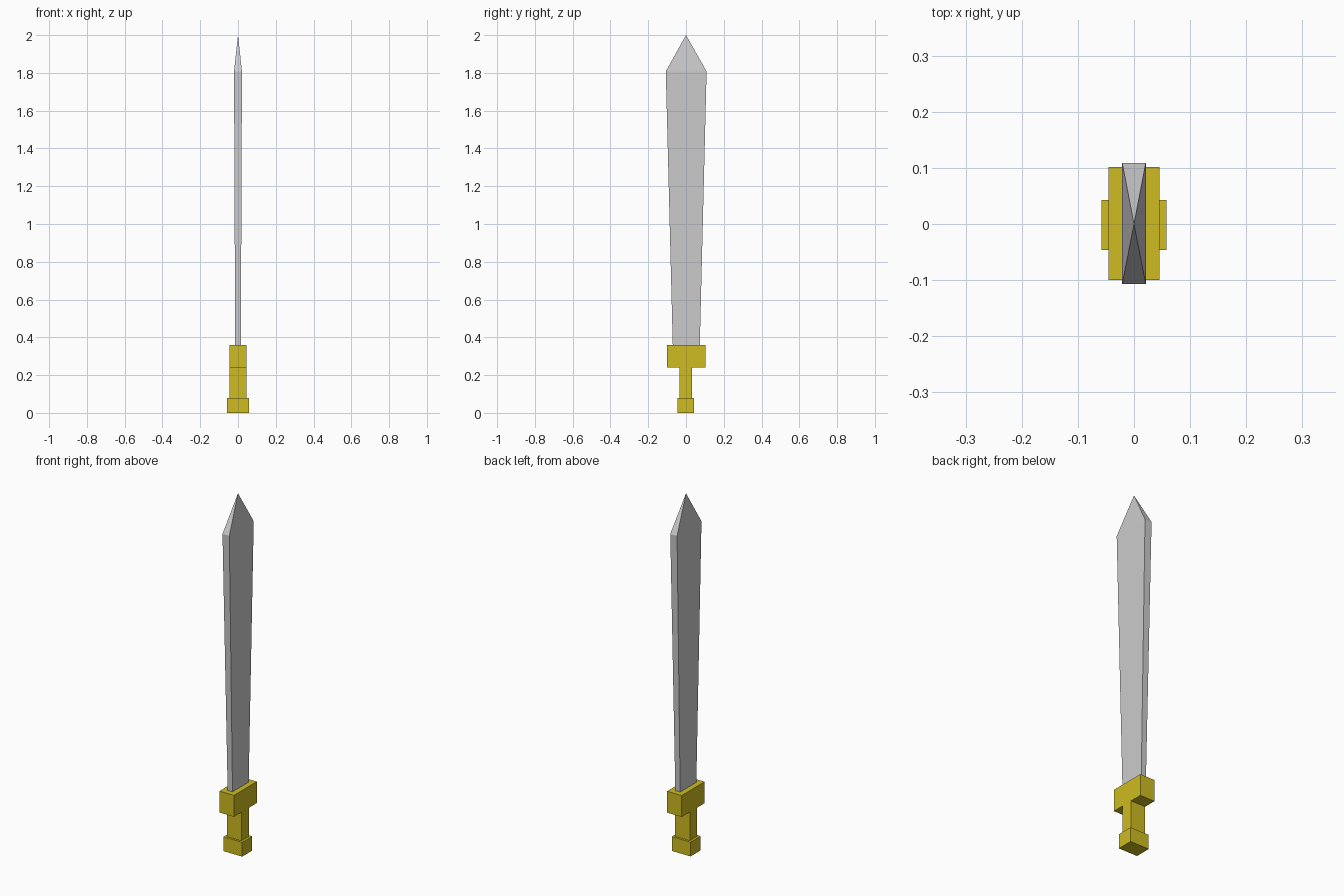
import bpy, bmesh

if "Cube" in bpy.data.objects:
    bpy.data.objects.remove(bpy.data.objects["Cube"])


def loft(name, sections, tip_z=None, color=None):
    """Stack rectangles (half_x, y_min, y_max, z); optionally close to a point."""
    bm = bmesh.new()
    rings = [[bm.verts.new(p) for p in ((-hx, y0, z), (hx, y0, z), (hx, y1, z), (-hx, y1, z))]
             for hx, y0, y1, z in sections]
    bm.faces.new(rings[0][::-1])
    for a, b in zip(rings, rings[1:]):
        for i in range(4):
            j = (i + 1) % 4
            bm.faces.new((a[i], a[j], b[j], b[i]))
    if tip_z is None:
        bm.faces.new(rings[-1])
    else:
        tip = bm.verts.new((0, 0, tip_z))
        for i in range(4):
            bm.faces.new((rings[-1][i], rings[-1][(i + 1) % 4], tip))
    bmesh.ops.recalc_face_normals(bm, faces=bm.faces)
    mesh = bpy.data.meshes.new(name)
    bm.to_mesh(mesh)
    bm.free()
    obj = bpy.data.objects.new(name, mesh)
    bpy.context.collection.objects.link(obj)
    if color:
        mesh.materials.append(color)
    return obj


gold = bpy.data.materials.new("gold")
gold.diffuse_color = (0.62, 0.50, 0.015, 1)
gold.use_nodes = True
gold.node_tree.nodes["Principled BSDF"].inputs["Base Color"].default_value = gold.diffuse_color

# Hilt: pommel, grip and crossguard
loft("pommel", [(0.058, -0.046, 0.043, 0), (0.058, -0.046, 0.043, 0.08)], color=gold)
loft("grip", [(0.045, -0.034, 0.031, 0.08), (0.045, -0.034, 0.031, 0.24)], color=gold)
loft("crossguard", [(0.045, -0.1, 0.102, 0.24), (0.045, -0.1, 0.102, 0.36)], color=gold)

# Blade widens upward, then closes to a four-sided point
loft("blade", [(0.015, -0.07, 0.073, 0.36), (0.021, -0.107, 0.109, 1.808)], tip_z=2.0)
